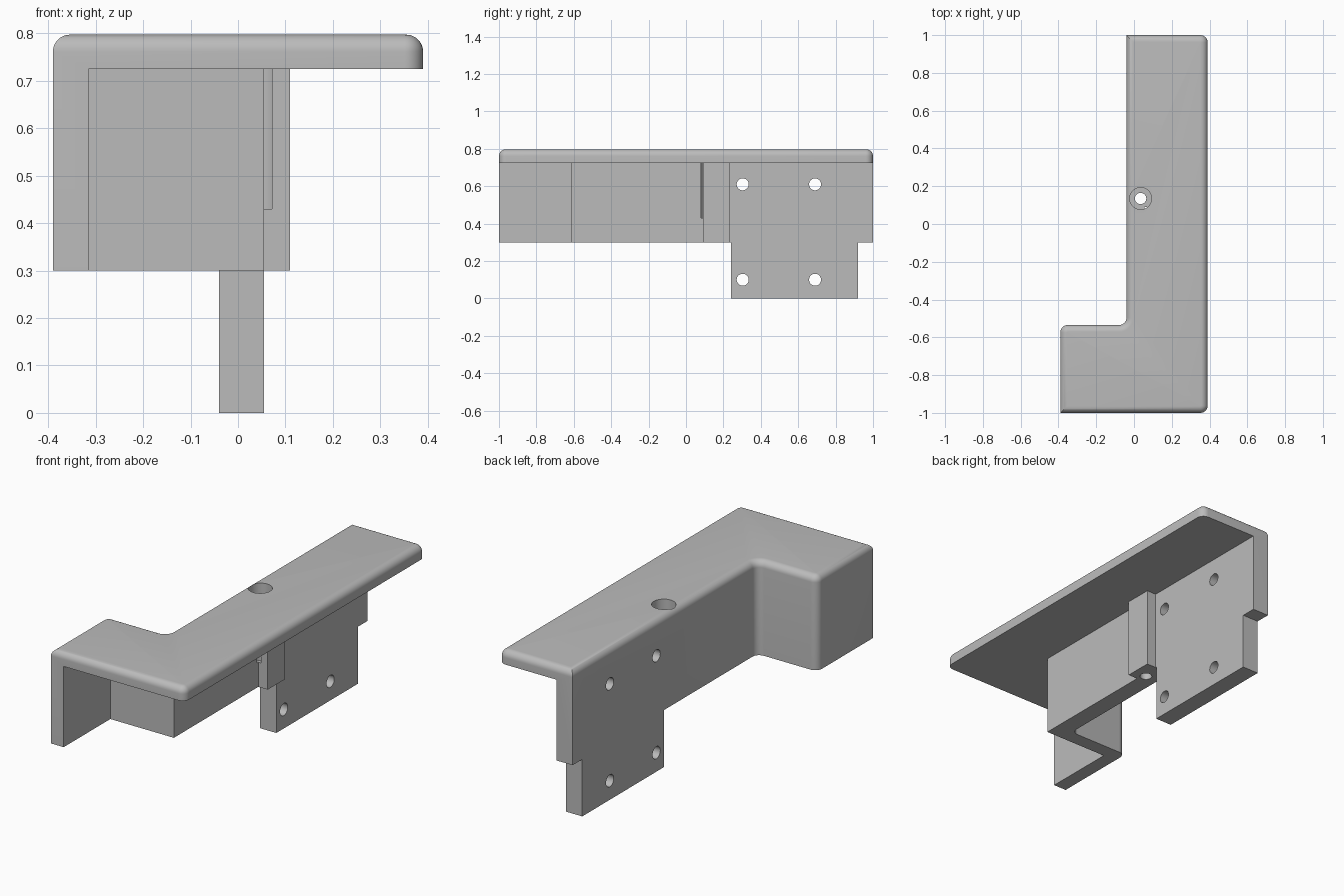
import bpy
import bmesh
from math import radians
from mathutils import Matrix, Vector

cube = bpy.data.objects.get("Cube")
if cube:
    bpy.data.objects.remove(cube, do_unlink=True)

BOTTOM, UNDERSIDE, TOP = 0.30, 0.725, 0.797
OUTER, INNER = -0.04, 0.055      # faces of the long wall
ROUND, EDGE = 0.039, 0.036       # plan corner radius, top edge radius

grey = bpy.data.materials.new("grey plastic")
grey.use_nodes = True
color = (0.5, 0.5, 0.5, 1)
grey.diffuse_color = color
grey.node_tree.nodes["Principled BSDF"].inputs["Base Color"].default_value = color


def add_object(name, bm):
    bmesh.ops.recalc_face_normals(bm, faces=bm.faces)
    mesh = bpy.data.meshes.new(name)
    bm.to_mesh(mesh)
    bm.free()
    mesh.materials.append(grey)
    ob = bpy.data.objects.new(name, mesh)
    bpy.context.collection.objects.link(ob)
    return ob


def prism(points, z0, z1):
    """Extrude a plan outline from z0 to z1."""
    bm = bmesh.new()
    face = bm.faces.new([bm.verts.new((x, y, z0)) for x, y in points])
    new = bmesh.ops.extrude_face_region(bm, geom=[face])["geom"]
    verts = [g for g in new if isinstance(g, bmesh.types.BMVert)]
    bmesh.ops.translate(bm, verts=verts, vec=(0, 0, z1 - z0))
    return bm


def box(x0, x1, y0, y1, z0, z1):
    return prism([(x0, y0), (x1, y0), (x1, y1), (x0, y1)], z0, z1)


def cylinder(center, radius, depth, axis="Z"):
    bm = bmesh.new()
    turn = Matrix.Rotation(radians(90), 4, "Y") if axis == "X" else Matrix()
    bmesh.ops.create_cone(bm, cap_ends=True, segments=40, radius1=radius,
                          radius2=radius, depth=depth,
                          matrix=Matrix.Translation(Vector(center)) @ turn)
    return bm


def cut(target, bm):
    cutter = add_object("cutter", bm)
    cutter.hide_render = True
    mod = target.modifiers.new("cut", "BOOLEAN")
    mod.operation, mod.solver, mod.object = "DIFFERENCE", "EXACT", cutter
    bpy.context.view_layer.objects.active = target
    bpy.ops.object.modifier_apply(modifier=mod.name)
    bpy.data.objects.remove(cutter, do_unlink=True)


# L-shaped block: some plan corners are rounded, all top edges are rounded
outline = [((-0.39, -1), False), ((0.39, -1), True), ((0.39, 1), True),
           ((OUTER, 1), False), ((OUTER, -0.535), True), ((-0.39, -0.535), True)]
bm = prism([p for p, _ in outline], 0, TOP)
rounded = [p for p, r in outline if r]
uprights = [e for e in bm.edges
            if abs(e.verts[0].co.z - e.verts[1].co.z) > 0.1
            and any((e.verts[0].co.xy - Vector(p)).length < 0.001 for p in rounded)]
bmesh.ops.bevel(bm, geom=uprights, offset=ROUND, segments=8, profile=0.5,
                affect="EDGES", clamp_overlap=False)
rim = [e for e in bm.edges if all(v.co.z > TOP - 0.001 for v in e.verts)]
bmesh.ops.bevel(bm, geom=rim, offset=EDGE, segments=8, profile=0.5,
                affect="EDGES", clamp_overlap=False)
bracket = add_object("bracket", bm)

# Hollow under the top plate, leaving the walls and the screw boss
cut(bracket, prism([(-0.315, -1.1), (0.5, -1.1), (0.5, 1.1), (INNER, 1.1),
                    (INNER, 0.235), (0.11, 0.235), (0.11, 0.09), (INNER, 0.09),
                    (INNER, -0.612), (-0.315, -0.612)], -0.1, UNDERSIDE))

# Trim the wall bottoms so that only the mounting tab reaches the floor
for y0, y1 in ((-1.2, 0.24), (0.92, 1.2)):
    cut(bracket, box(-0.6, 0.6, y0, y1, -0.2, BOTTOM))

# Deep counterbore and through hole in the boss
SCREW = (0.035, 0.135)
cut(bracket, cylinder((*SCREW, 0.43 + 0.25), 0.058, 0.5))
cut(bracket, cylinder((*SCREW, 0.4), 0.03, 0.6))

# Four mounting holes through the tab
for y in (0.303, 0.69):
    for z in (0.10, 0.61):
        cut(bracket, cylinder((0, y, z), 0.032, 0.4, "X"))

bpy.ops.object.select_all(action="DESELECT")
bracket.select_set(True)
bpy.context.view_layer.objects.active = bracket
bpy.ops.object.shade_smooth_by_angle(angle=radians(30))
